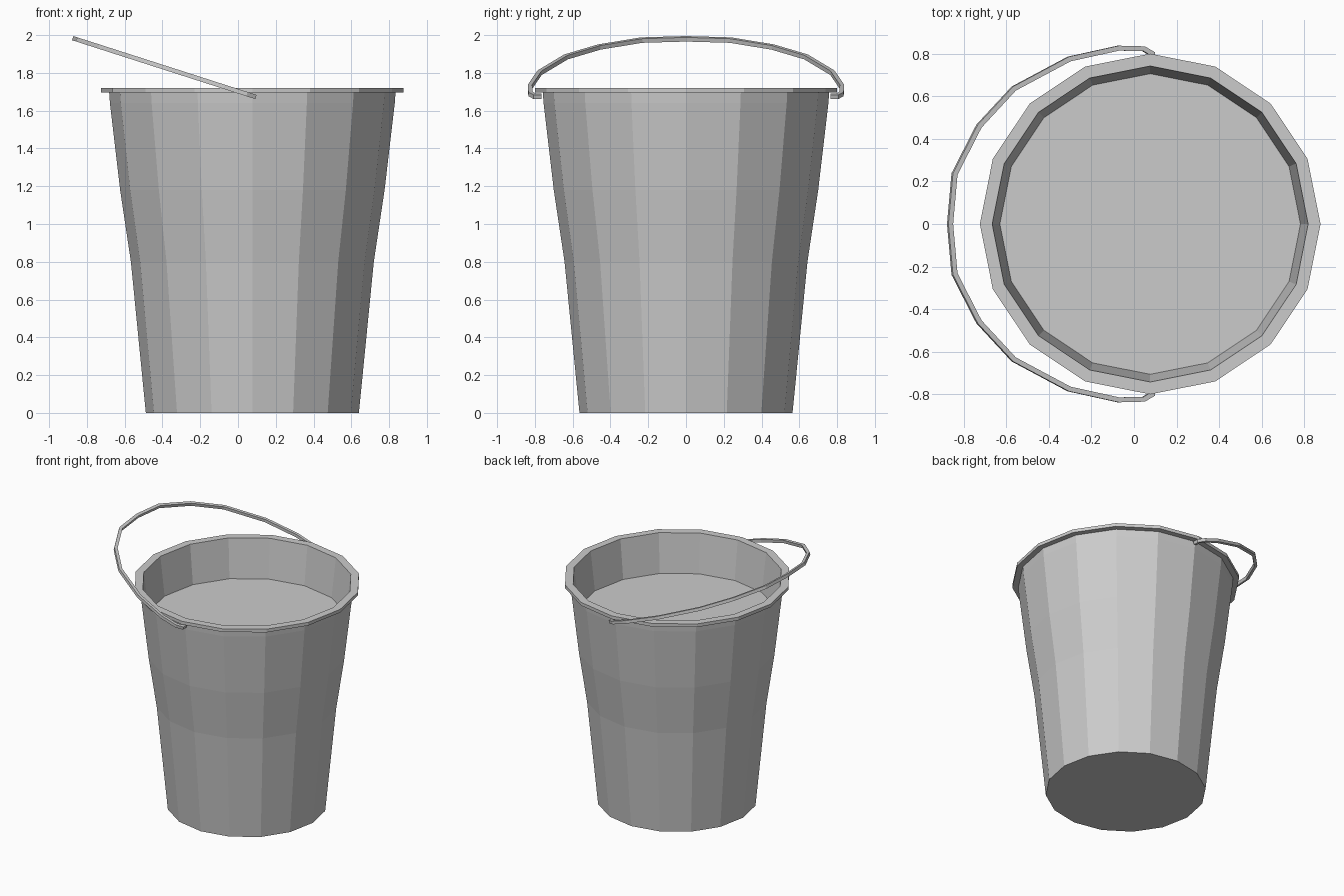
import bpy, bmesh, math
from mathutils import Vector

if "Cube" in bpy.data.objects:
    bpy.data.objects.remove(bpy.data.objects["Cube"])

SIDES = 16
CX = 0.076


def make_object(name, bm):
    bmesh.ops.recalc_face_normals(bm, faces=bm.faces)
    mesh = bpy.data.meshes.new(name)
    bm.to_mesh(mesh)
    bm.free()
    obj = bpy.data.objects.new(name, mesh)
    bpy.context.collection.objects.link(obj)
    return obj


def skin(bm, rings, closed_ring=True):
    for a, b in zip(rings, rings[1:]):
        n = len(a)
        for i in range(n):
            j = (i + 1) % n
            bm.faces.new((a[i], a[j], b[j], b[i]))


def lathe(name, profile, cap_start=False, cap_end=False):
    bm = bmesh.new()
    rings = []
    for r, z in profile:
        rings.append([bm.verts.new((CX + r * math.cos(2 * math.pi * i / SIDES),
                                    r * math.sin(2 * math.pi * i / SIDES), z))
                      for i in range(SIDES)])
    skin(bm, rings)
    if cap_start:
        bm.faces.new(rings[0])
    if cap_end:
        bm.faces.new(rings[-1])
    return make_object(name, bm)


# Bucket: outer wall, flat lip, inner wall and the level surface inside
lathe("bucket", [(0.564, 0), (0.643, 0.80), (0.70, 1.18), (0.754, 1.64), (0.758, 1.695),
                 (0.80, 1.695), (0.80, 1.72), (0.742, 1.72), (0.706, 1.42)],
      cap_start=True, cap_end=True)

# Handle: square bar swept along a tilted bow, with ends hooked under the lip
half = [(0.084, 0.765), (0.084, 0.80), (0.045, 0.823), (-0.073, 0.826), (-0.305, 0.775),
        (-0.565, 0.636), (-0.728, 0.46), (-0.843, 0.235)]
outline = half + [(-0.864, 0)] + [(x, -y) for x, y in reversed(half)]
path = [Vector((x, y, 1.703 - 0.321 * x)) for x, y in outline]
plane_normal = Vector((0.321, 0, 1)).normalized()
T = 0.0115
bm = bmesh.new()
rings = []
for i, p in enumerate(path):
    d_in = (p - path[max(i - 1, 0)]).normalized()
    d_out = (path[min(i + 1, len(path) - 1)] - p).normalized()
    tangent = (d_in + d_out).normalized()
    side = plane_normal.cross(tangent).normalized()
    miter = T / max(tangent.dot(d_out if d_out.length else d_in), 0.7)
    rings.append([bm.verts.new(p + side * s * miter + plane_normal * n * T)
                  for s, n in ((-1, -1), (1, -1), (1, 1), (-1, 1))])
skin(bm, rings)
bm.faces.new(rings[0])
bm.faces.new(rings[-1])
make_object("handle", bm)
